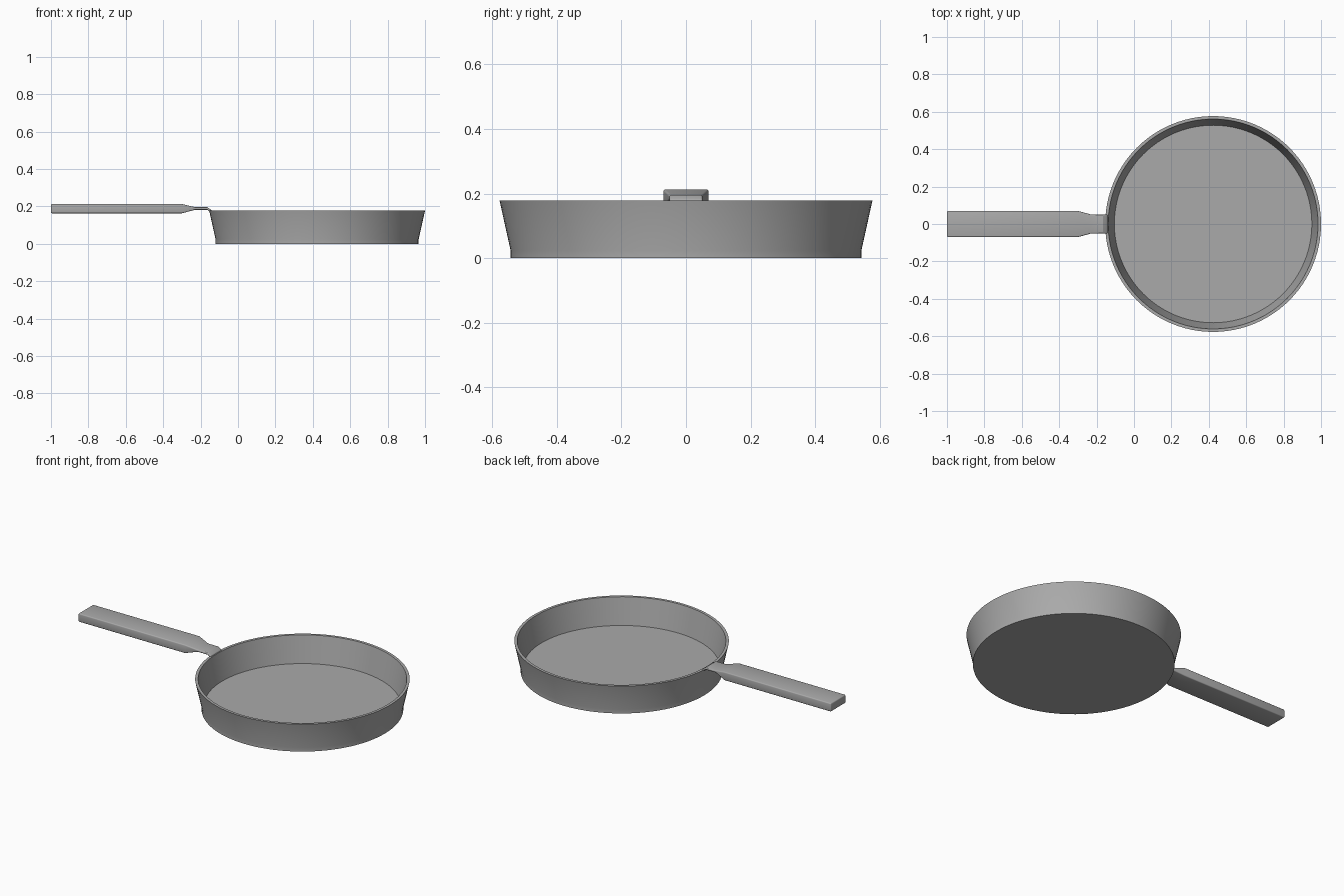
import bpy, bmesh, math

cube = bpy.data.objects.get("Cube")
if cube:
    bpy.data.objects.remove(cube, do_unlink=True)

# Single metal colour
metal = bpy.data.materials.new("grey_metal")
metal.use_nodes = True
grey = (0.4, 0.4, 0.4, 1)
metal.diffuse_color = grey
metal.node_tree.nodes["Principled BSDF"].inputs["Base Color"].default_value = grey

PAN_X = 0.423
SIDES = 96


def finish(name, bm):
    bmesh.ops.recalc_face_normals(bm, faces=bm.faces)
    mesh = bpy.data.meshes.new(name)
    bm.to_mesh(mesh)
    bm.free()
    mesh.materials.append(metal)
    obj = bpy.data.objects.new(name, mesh)
    bpy.context.collection.objects.link(obj)
    bpy.ops.object.select_all(action="DESELECT")
    obj.select_set(True)
    bpy.context.view_layer.objects.active = obj
    return obj


def loft(name, rings):
    """Bridge closed rings of points and cap both ends."""
    bm = bmesh.new()
    loops = [[bm.verts.new(p) for p in ring] for ring in rings]
    for a, b in zip(loops, loops[1:]):
        for i in range(len(a)):
            j = (i + 1) % len(a)
            bm.faces.new((a[i], a[j], b[j], b[i]))
    bm.faces.new(loops[0])
    bm.faces.new(loops[-1])
    return finish(name, bm)


def circle(r, z):
    step = math.tau / SIDES
    return [(PAN_X + r * math.cos(i * step), r * math.sin(i * step), z)
            for i in range(SIDES)]


# Pan: outer wall up, over the flat rim, down to the cooking floor
profile = [(0.543, 0), (0.543, 0.024), (0.577, 0.178), (0.561, 0.178), (0.528, 0.023)]
pan = loft("pan_body", [circle(r, z) for r, z in profile])
bpy.ops.object.shade_smooth_by_angle(angle=math.radians(30))


# Handle: grip, taper, thin neck and a lip that drops onto the rim
def section(x, w, low, high):
    return [(x, -w, low), (x, w, low), (x, w, high), (x, -w, high)]


stations = [
    (-1.0, 0.07, 0.163, 0.213),
    (-0.3, 0.07, 0.163, 0.213),
    (-0.23, 0.051, 0.182, 0.196),
    (-0.165, 0.051, 0.182, 0.196),
    (-0.142, 0.051, 0.165, 0.182),
]
handle = loft("handle", [section(*s) for s in stations])
bevel = handle.modifiers.new("rounded_edges", "BEVEL")
bevel.width = 0.013
bevel.segments = 3
bevel.limit_method = "ANGLE"
bevel.angle_limit = math.radians(50)
bpy.ops.object.modifier_apply(modifier=bevel.name)
bpy.ops.object.shade_smooth_by_angle(angle=math.radians(30))
